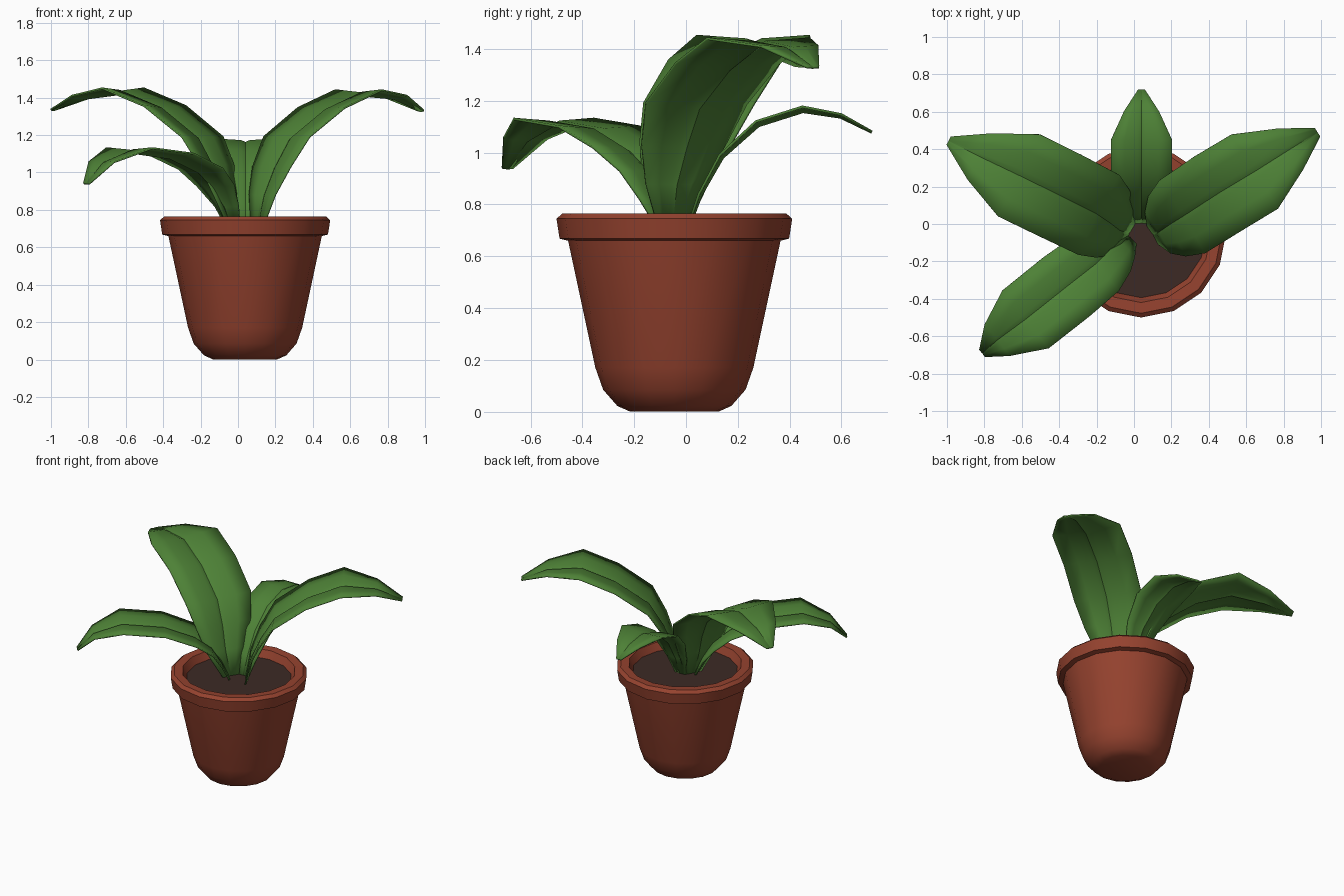
import bpy, bmesh, math
from mathutils import Vector

if "Cube" in bpy.data.objects:
    bpy.data.objects.remove(bpy.data.objects["Cube"])


def material(name, color):
    m = bpy.data.materials.new(name)
    m.diffuse_color = (*color, 1)
    m.use_nodes = True
    m.node_tree.nodes["Principled BSDF"].inputs["Base Color"].default_value = m.diffuse_color
    return m


POT = material("terracotta", (0.30, 0.055, 0.028))
SOIL = material("earth", (0.045, 0.023, 0.018))
GREEN = material("leaf_green", (0.075, 0.22, 0.037))
CENTRE = Vector((0.038, -0.045, 0))


def make_object(name, bm, mat, angle):
    bmesh.ops.recalc_face_normals(bm, faces=bm.faces)
    mesh = bpy.data.meshes.new(name)
    bm.to_mesh(mesh)
    bm.free()
    mesh.materials.append(mat)
    ob = bpy.data.objects.new(name, mesh)
    bpy.context.collection.objects.link(ob)
    bpy.ops.object.select_all(action='DESELECT')
    ob.select_set(True)
    bpy.context.view_layer.objects.active = ob
    bpy.ops.object.shade_smooth_by_angle(angle=math.radians(angle))
    return ob


def lathe(name, profile, mat, cap_first=False, cap_last=False, sides=16):
    bm = bmesh.new()
    rings = []
    for r, z in profile:
        rings.append([bm.verts.new(CENTRE + Vector((
            r * math.cos(2 * math.pi * i / sides),
            r * math.sin(2 * math.pi * i / sides), z))) for i in range(sides)])
    for a, b in zip(rings, rings[1:]):
        for i in range(sides):
            j = (i + 1) % sides
            bm.faces.new((a[i], a[j], b[j], b[i]))
    if cap_first:
        bm.faces.new(rings[0])
    if cap_last:
        bm.faces.new(rings[-1])
    return make_object(name, bm, mat, 35)


# Half cross-section of a leaf: shallow channel with a midrib groove
HALF = [(1, 0), (0.55, -0.03), (0.14, -0.055), (0, -0.12)]
SECTION = [(-u, w) for u, w in HALF] + [(u, w) for u, w in HALF[-2::-1]]


def leaf(name, stations):
    """stations: spine x, y, z and half width, from base to tip"""
    pts = [Vector(s[:3]) for s in stations]
    out = pts[-1] - pts[0]
    out.z = 0
    out.normalize()
    side = Vector((-out.y, out.x, 0))
    bm = bmesh.new()
    rows = []
    for i, p in enumerate(pts):
        tangent = pts[min(i + 1, len(pts) - 1)] - pts[max(i - 1, 0)]
        normal = tangent.cross(side).normalized()
        h = stations[i][3]
        rows.append([bm.verts.new(p + side * (u * h) + normal * (w * h))
                     for u, w in SECTION])
    for a, b in zip(rows, rows[1:]):
        for j in range(len(SECTION) - 1):
            bm.faces.new((a[j], a[j + 1], b[j + 1], b[j]))
    ob = make_object(name, bm, GREEN, 40)
    mod = ob.modifiers.new("thickness", 'SOLIDIFY')
    mod.thickness = 0.01
    mod.offset = 0


# Pot with rounded foot, overhanging rim and inner lip
lathe("pot", [(0.17, 0), (0.22, 0.022), (0.275, 0.085), (0.305, 0.17),
              (0.41, 0.66), (0.443, 0.668), (0.455, 0.745), (0.432, 0.765),
              (0.375, 0.762), (0.345, 0.70)], POT, cap_first=True)
lathe("soil", [(0.349, 0.71)], SOIL, cap_first=True)

# Leaves
leaf("left_leaf", [
    (-0.02, -0.05, 0.69, 0.05), (-0.065, -0.04, 0.88, 0.14),
    (-0.115, 0.0, 1.04, 0.2), (-0.19, 0.05, 1.19, 0.24),
    (-0.39, 0.15, 1.355, 0.245), (-0.615, 0.26, 1.45, 0.246),
    (-0.825, 0.36, 1.41, 0.14), (-0.99, 0.445, 1.335, 0.025)])
leaf("right_leaf", [
    (0.10, -0.06, 0.69, 0.05), (0.13, -0.045, 0.88, 0.13),
    (0.18, -0.01, 1.03, 0.19), (0.26, 0.04, 1.19, 0.23),
    (0.445, 0.16, 1.345, 0.235), (0.645, 0.28, 1.44, 0.234),
    (0.835, 0.40, 1.41, 0.13), (0.98, 0.49, 1.33, 0.028)])
leaf("front_leaf", [
    (-0.02, -0.06, 0.69, 0.05), (-0.06, -0.1, 0.82, 0.1),
    (-0.12, -0.13, 0.93, 0.16), (-0.20, -0.21, 1.02, 0.19),
    (-0.36, -0.335, 1.10, 0.2), (-0.58, -0.51, 1.13, 0.198),
    (-0.73, -0.62, 1.055, 0.108), (-0.81, -0.69, 0.94, 0.025)])
leaf("back_leaf", [
    (0.04, 0.0, 0.69, 0.035), (0.04, 0.05, 0.84, 0.08),
    (0.04, 0.13, 0.99, 0.125), (0.04, 0.27, 1.12, 0.163),
    (0.04, 0.45, 1.177, 0.163), (0.04, 0.6, 1.147, 0.095),
    (0.04, 0.718, 1.08, 0.018)])
